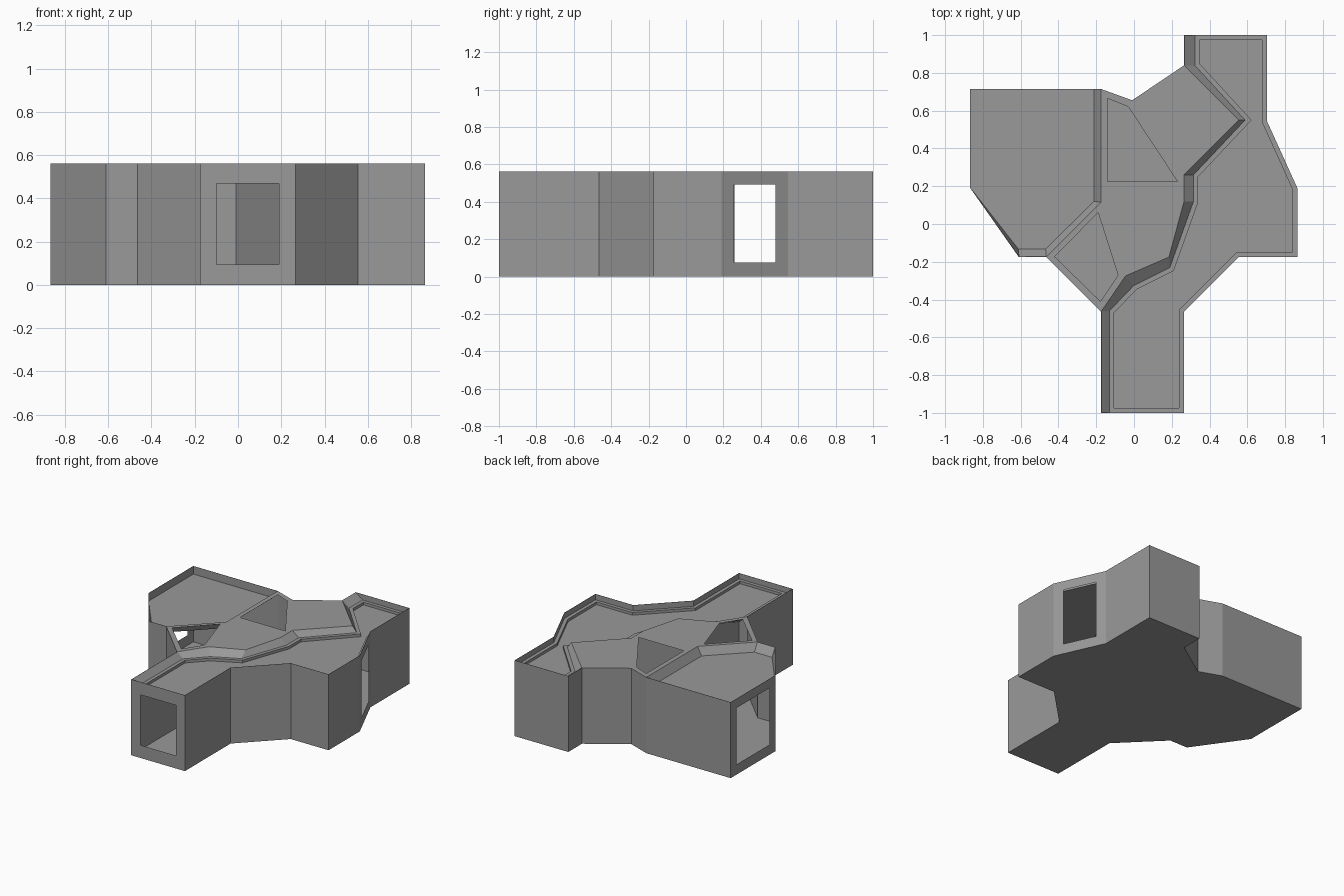
import bpy, bmesh
from mathutils import Vector

if "Cube" in bpy.data.objects:
    bpy.data.objects.remove(bpy.data.objects["Cube"])

# Outer footprint, clockwise seen from above
outline = [(-.867, .715), (-.175, .715), (-.01, .655), (.265, .84), (.265, 1), (.704, 1),
           (.704, .545), (.865, .19), (.865, -.175), (.555, -.175), (.265, -.465), (.265, -1),
           (-.175, -1), (-.175, -.465), (-.465, -.175), (-.61, -.175), (-.867, .19)]
HEIGHT = .562

stone = bpy.data.materials.new("dark_grey")
stone.diffuse_color = (.32, .32, .32, 1)
stone.use_nodes = True
stone.node_tree.nodes["Principled BSDF"].inputs["Base Color"].default_value = stone.diffuse_color
opening = bpy.data.materials.new("opening_marker")


def inset(pts, d):
    """Move every edge of a clockwise polygon inward by d."""
    out = []
    for i, p in enumerate(pts):
        p, a, b = Vector(p), Vector(pts[i - 1]), Vector(pts[(i + 1) % len(pts)])
        e1, e2 = (p - a).normalized(), (b - p).normalized()
        n1, n2 = Vector((e1.y, -e1.x)), Vector((e2.y, -e2.x))
        out.append(tuple(p + (n1 + n2) * (d / (1 + n1.dot(n2)))))
    return out


def loft(name, rings, mat=stone):
    """Closed solid through (points, z) rings."""
    bm = bmesh.new()
    loops = [[bm.verts.new((x, y, z)) for x, y in pts] for pts, z in rings]
    for lo, hi in zip(loops, loops[1:]):
        for i in range(len(lo)):
            j = (i + 1) % len(lo)
            bm.faces.new((lo[i], lo[j], hi[j], hi[i]))
    bm.faces.new(loops[0])
    bm.faces.new(loops[-1])
    bmesh.ops.recalc_face_normals(bm, faces=bm.faces)
    me = bpy.data.meshes.new(name)
    bm.to_mesh(me)
    bm.free()
    me.materials.append(mat)
    ob = bpy.data.objects.new(name, me)
    bpy.context.collection.objects.link(ob)
    return ob


def prism(name, pts, z0, z1, mat=stone):
    return loft(name, [(pts, z0), (pts, z1)], mat)


def carve(target, cutter):
    mod = target.modifiers.new(cutter.name, 'BOOLEAN')
    mod.operation, mod.solver, mod.object = 'DIFFERENCE', 'EXACT', cutter
    mod.material_mode = 'TRANSFER'
    bpy.context.view_layer.objects.active = target
    bpy.ops.object.modifier_apply(modifier=mod.name)
    bpy.data.objects.remove(cutter)


def doorway(a, b, margin, z0, z1):
    """Shallow rectangular pocket in the wall from a to b."""
    a, b = Vector(a), Vector(b)
    e = (b - a).normalized()
    n = Vector((e.y, -e.x)) * .01
    a, b = a + e * margin, b - e * margin
    return prism("doorway", [tuple(p) for p in (a - n, b - n, b + n, a + n)], z0, z1, opening)


building = prism("hollow_building", outline, 0, HEIGHT)

# Lowered left roof with thin parapet and sloped inner border
edge = inset(outline, .0015)
left_top = [edge[0], (-.175, edge[0][1]), (-.175, .115), (-.464, -.173), edge[15], edge[16]]
left_low = [edge[0], (-.212, edge[0][1]), (-.212, .12), (-.468, -.133), (-.612, -.133), edge[16]]
carve(building, loft("left_roof", [(left_low, .503), (left_top, HEIGHT), (left_top, .62)]))

# Lowered right roof, sloped along the winding border
rim = edge[5:12]
right_top = rim + [(-.173, -.9985), (-.173, -.462), (-.045, -.275), (.185, -.175), (.265, .12),
                   (.265, .26), (.555, .55), (.2665, .84), (.2665, .9985)]
right_low = rim + [(-.13, -.9985), (-.13, -.46), (0, -.325), (.19, -.23), (.315, .12),
                   (.315, .26), (.588, .55), (.322, .84), (.322, .9985)]
carve(building, loft("right_roof", [(right_low, .52), (right_top, HEIGHT), (right_top, .62)]))

# Shallow panel inside the right roof
carve(building, prism("roof_panel", inset(right_low, .025), .5, .6))

# Doorways in front, left and slanted right walls
carve(building, doorway(outline[11], outline[12], .075, .095, .468))
carve(building, doorway(outline[16], outline[0], .07, .075, .494))
carve(building, doorway(outline[6], outline[7], .073, .075, .494))

# Two open skylights in the raised middle roof
for pts in ([(-.14, .665), (-.03, .62), (.23, .225), (-.14, .225)],
            [(-.42, -.173), (-.19, .06), (-.085, -.27), (-.177, -.41)]):
    carve(building, prism("skylight", pts, .54, .6, opening))

# Drop the pocket faces so the building becomes a hollow thin shell with real openings
me = building.data
slot = me.materials.find(opening.name)
bm = bmesh.new()
bm.from_mesh(me)
bmesh.ops.delete(bm, geom=[f for f in bm.faces if f.material_index == slot], context='FACES')
for f in bm.faces:
    f.material_index = 0
bm.to_mesh(me)
bm.free()
me.materials.clear()
me.materials.append(stone)
